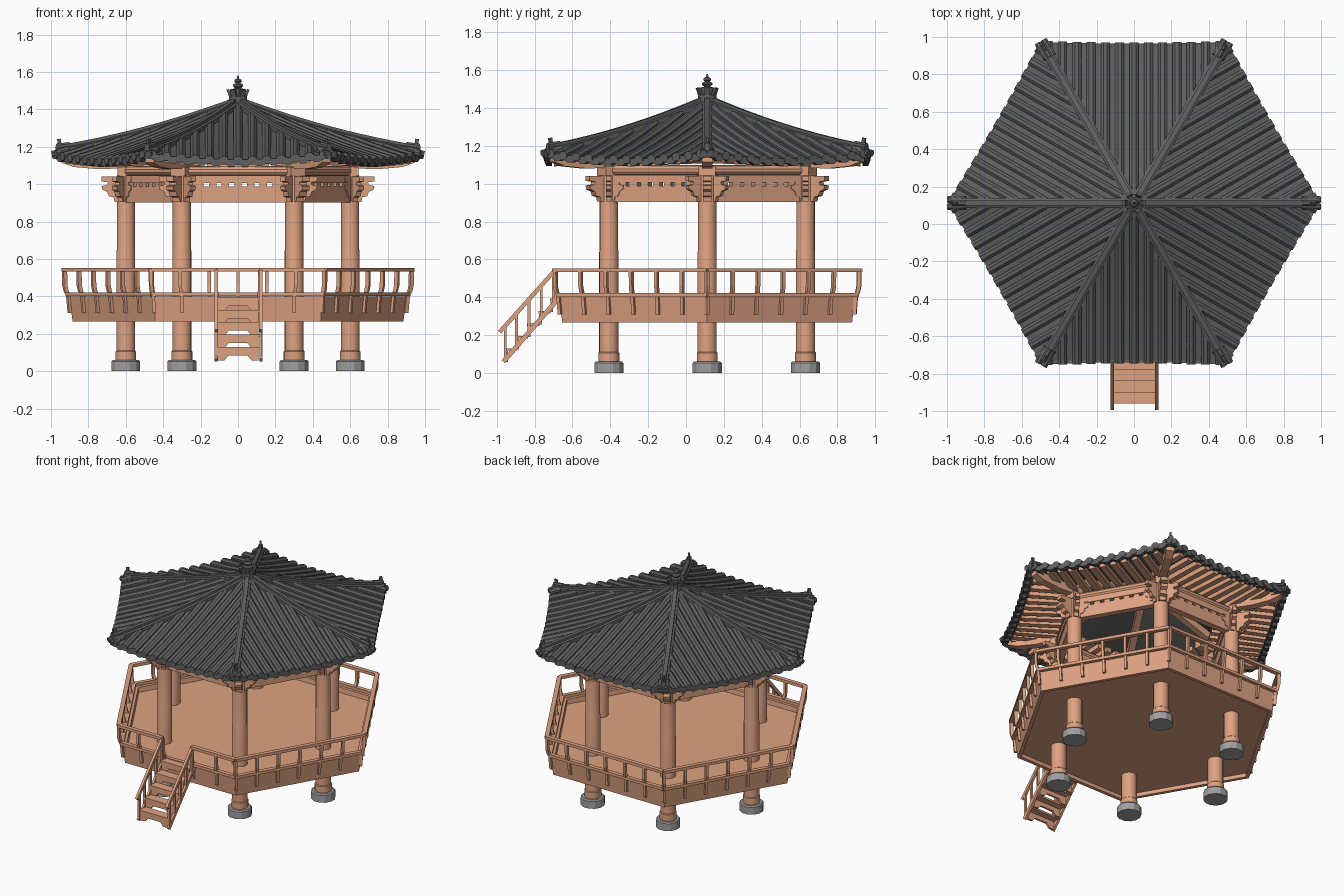
import bpy, bmesh, math
from mathutils import Vector, Matrix

if "Cube" in bpy.data.objects:
    bpy.data.objects.remove(bpy.data.objects["Cube"])

CY = 0.112                      # pavilion centre on y
T30 = math.tan(math.radians(30))


def material(name, c):
    m = bpy.data.materials.new(name)
    m.diffuse_color = (*c, 1)
    m.use_nodes = True
    m.node_tree.nodes["Principled BSDF"].inputs["Base Color"].default_value = m.diffuse_color
    return m


WOOD = material("wood", (0.73, 0.36, 0.22))
TILE = material("tile", (0.115, 0.115, 0.115))
STONE = material("stone", (0.35, 0.35, 0.35))


def loft(bm, rings, closed=False):
    rows = [[bm.verts.new(p) for p in r] for r in rings]
    n = len(rows[0])
    pairs = list(zip(rows, rows[1:])) + ([(rows[-1], rows[0])] if closed else [])
    for a, b in pairs:
        for j in range(n):
            bm.faces.new((a[j], a[(j + 1) % n], b[(j + 1) % n], b[j]))
    if not closed:
        bm.faces.new(rows[0][::-1])
        bm.faces.new(rows[-1])


def beam(bm, p, q, w, h, sides=4):
    # straight bar of box (or round) section between two points
    p, q = Vector(p), Vector(q)
    t = (q - p).normalized()
    ref = Vector((0, 0, 1)) if abs(t.z) < 0.95 else Vector((0, 1, 0))
    a = t.cross(ref).normalized()
    b = a.cross(t)
    k = 1 / math.cos(math.pi / sides) if sides == 4 else 1
    sec = [(math.cos(x) * k * w / 2, math.sin(x) * k * h / 2)
           for x in [(i + 0.5) * 2 * math.pi / sides for i in range(sides)]]
    loft(bm, [[c + a * x + b * y for x, y in sec] for c in (p, q)])


def lathe(bm, profile, x=0, y=0, n=16):
    loft(bm, [[(x + r * math.cos(2 * math.pi * (i + .5) / n), y + r * math.sin(2 * math.pi * (i + .5) / n), z)
               for i in range(n)] for r, z in profile])


def corner(d, k):
    # plan position of hexagon corner k for apothem d
    r = d / math.cos(math.pi / 6)
    return r * math.cos(k * math.pi / 3), r * math.sin(k * math.pi / 3)


def part(name, build, mat, copies=1, smooth=False):
    # build once, then repeat around the hexagon
    bm = bmesh.new()
    for k in range(copies):
        tmp = bmesh.new()
        build(tmp, k)
        tmp.transform(Matrix.Rotation(k * math.pi / 3, 4, 'Z'))
        me = bpy.data.meshes.new("tmp")
        tmp.to_mesh(me)
        tmp.free()
        bm.from_mesh(me)
        bpy.data.meshes.remove(me)
    bmesh.ops.recalc_face_normals(bm, faces=bm.faces[:])
    me = bpy.data.meshes.new(name)
    bm.to_mesh(me)
    bm.free()
    me.materials.append(mat)
    ob = bpy.data.objects.new(name, me)
    ob.location.y = CY
    bpy.context.collection.objects.link(ob)
    if smooth:
        bpy.ops.object.select_all(action='DESELECT')
        ob.select_set(True)
        bpy.context.view_layer.objects.active = ob
        bpy.ops.object.shade_smooth_by_angle(angle=math.radians(40))


# columns on stone feet
part("stone_base", lambda bm, k: lathe(bm, [(.08, 0), (.08, .052), (.073, .06)], .6, 0, 12), STONE, 6)
part("column", lambda bm, k: lathe(bm, [(.056, .06), (.056, .105), (.051, .11), (.051, .64), (.049, .65),
                                        (.049, 1.05)], .6, 0), WOOD, 6, True)

# deck floor and slanted skirt
part("floor", lambda bm, k: loft(bm, [[(*corner(.765, i), z) for i in range(6)] for z in (.295, .365)]), WOOD)
SKIRT = [(.766, .266), (.781, .40), (.755, .40), (.742, .266)]
part("deck_skirt", lambda bm, k: loft(bm, [[(*corner(d, i), z) for d, z in SKIRT] for i in range(6)], True), WOOD)


def railing(bm, k):
    for d, z, w, h in ((.805, .543, .03, .02), (.787, .412, .03, .02)):
        e = d * T30
        spans = [(-e, -.115), (.115, e)] if k == 0 else [(-e, e)]
        for a, b in spans:
            beam(bm, (a, -d, z), (b, -d, z), w, h)
    path = [(.803, .54), (.802, .46), (.796, .43), (.784, .40), (.777, .31)]
    for i in range(6):
        t = i / 3 - 1
        if k == 0 and i == 3:
            continue
        if k == 0 and i in (2, 4):
            t = math.copysign(.25, t)
        loft(bm, [[(t * d * T30 + x, -d + y, z) for x, y in ((-.009, -.011), (.009, -.011), (.009, .011), (-.009, .011))]
                  for d, z in path])


part("railing", railing, WOOD, 6)


# stairs at the front
def stairs(bm, k):
    low = lambda y: .065 + (y + .96) * 1.15
    top = lambda y: .21 + (y + .99) * 1.117
    P = lambda x, y, z: (x, y - CY, z)
    for x in (-.117, .122):
        beam(bm, P(x, -.965, low(-.965)), P(x, -.66, low(-.66)), .016, .025)
        beam(bm, P(x, -.985, top(-.985)), P(x, -.69, top(-.69)), .018, .022)
        for y in (-.955, -.895, -.83, -.765, -.70):
            beam(bm, P(x, y, low(y)), P(x, y, top(y)), .015, .015)
    for i in range(5):
        y, z = -.96 + .06 * i, .13 + .066 * i
        beam(bm, P(0, y, z - .007), P(0, y + .065, z - .007), .23, .014)
        prof = [(-.11, 0), (.11, 0), (.11, -.072), (.072, -.072), (.05, -.045), (-.05, -.045), (-.072, -.072), (-.11, -.072)]
        loft(bm, [[P(a, yy, z + b) for a, b in prof] for yy in (y + .004, y + .018)])


part("stairs", stairs, WOOD)


# lintels, dentils and purlins between the columns
def frame(bm, k):
    d = .52
    beam(bm, (-.3, -d, .945), (.3, -d, .945), .045, .085)
    beam(bm, (-.3, -d, 1.026), (.3, -d, 1.026), .05, .04)
    for i in range(-3, 4):
        beam(bm, (i * .068 - .02, -d, .998), (i * .068 + .02, -d, .998), .04, .03)
    beam(bm, (-.34, -d, 1.07), (.34, -d, 1.07), .055, .055, 10)


part("lintel_frame", frame, WOOD, 6)

# stepped cloud-shaped brackets: radial arm plus arms along both lintels
ARM = [(-.05, .905), (.06, .905), (.065, .93), (.09, .935), (.10, .96), (.125, .97), (.13, .99), (.10, .995),
       (.095, 1.01), (.13, 1.015), (.13, 1.04), (-.05, 1.045)]


def brackets(bm, k):
    for deg, s, w in ((0, 1, .045), (60, .95, .03), (-60, .95, .03), (120, .8, .056), (-120, .8, .056), (180, .8, .04)):
        c, n = math.cos(math.radians(deg)), math.sin(math.radians(deg))
        loft(bm, [[(.6 + r * s * c - o * n, r * s * n + o * c, z) for r, z in ARM] for o in (-w / 2, w / 2)])
    beam(bm, (.555, 0, 1.068), (.645, 0, 1.068), .09, .05)


part("brackets", brackets, WOOD, 6)


# roof surface height: concave slope with lifted corners
def Z(d, u):
    s = d / .855
    w = u / max(d * T30, 1e-4)
    return 1.43 - .303 * (1.24 * s - .24 * s * s) + .037 * w * w * s * s


def eave(u):
    return .85 + .01 * (u / .49) ** 2


def rz(d, u):
    w = u / (d * T30)
    return 1.127 - .06 * (d - .5) + .04 * w * w * (d - .5) / .3


def rafters(bm, k):
    for i in range(-6, 7):
        u = i * .073
        a = max(.45, abs(u) / T30)
        if a < .79:
            beam(bm, (u, -a, rz(a, u)), (u, -.81, rz(.81, u)), .04, .034)


part("rafters", rafters, WOOD, 6)


def hips(bm, k):
    beam(bm, (.03, 0, 1.37), (.56, 0, 1.19), .045, .05)
    loft(bm, [[(r, y, z + o) for y, o in ((-.027, -h), (.027, -h), (.027, .03), (-.027, .03))]
              for r, z, h in ((.45, 1.125, .035), (.75, 1.11, .03), (.88, 1.117, .025), (.945, 1.13, .015))])


part("hip_rafters", hips, WOOD, 6)


def roof_slab(bm, k):
    rings = []
    for i in range(-8, 9):
        w = i / 8
        col = [.01] + [s / 8 * eave(w * .49) for s in range(1, 9)]
        top = [(w * d * T30, -d, Z(d, w * d * T30)) for d in col]
        rings.append(top + [(x, y, z - .025) for x, y, z in reversed(top)])
    loft(bm, rings)


part("roof_slab", roof_slab, TILE, 6)


def roof_tiles(bm, k):
    # round cover tiles running down to the eave, with drooping pan tiles between
    for i in range(-6, 7):
        u = i * .0765
        a, b = abs(u) / T30 + .02, eave(u) + .008
        n = 8
        rings = []
        for j in range(n + 1):
            d = a + (b - a) * j / n
            rings.append([(u + .026 * math.cos(t * math.pi / 4 + .39), -d, Z(d, u) + .001 + .023 * math.sin(t * math.pi / 4 + .39))
                          for t in range(8)])
        loft(bm, rings)
        if i < 6:
            v = u + .038
            d = eave(v)
            z = Z(d, v)
            sec = [(-.036, .004), (.036, .004), (.03, -.02), (.013, -.034), (-.013, -.034), (-.03, -.02)]
            loft(bm, [[(v + x, -e, z + o) for x, o in sec] for e in (d - .03, d + .002)])


part("roof_tiles", roof_tiles, TILE, 6)


def ridges(bm, k):
    prof = [(-.026, -.025), (.026, -.025), (.026, .018), (.014, .024), (.014, .04), (-.014, .04), (-.014, .024), (-.026, .018)]
    rings = []
    for j in range(13):
        r = .02 + .955 * j / 12
        d = r * math.cos(math.pi / 6)
        rings.append([(r, y, Z(d, d * T30) + z) for y, z in prof])
    loft(bm, rings)
    # corner end tiles and upturned tip
    for y in (-.019, .019):
        beam(bm, (.90, y, 1.18), (.996, y, 1.16), .038, .038, 8)
    beam(bm, (.90, 0, 1.21), (.972, 0, 1.20), .034, .034, 8)
    beam(bm, (.952, 0, 1.20), (.958, 0, 1.242), .02, .012)


part("hip_ridges", ridges, TILE, 6)

# finial with petals
part("finial", lambda bm, k: lathe(bm, [(.05, 1.43), (.05, 1.47), (.032, 1.478), (.034, 1.508), (.016, 1.513), (.028, 1.523),
                                        (.028, 1.532), (.013, 1.54), (.021, 1.548), (.019, 1.558), (.007, 1.565),
                                        (.004, 1.58)], n=12), TILE)
part("finial_petals", lambda bm, k: beam(bm, (.036, 0, 1.455), (.055, 0, 1.507), .03, .014), TILE, 6)
